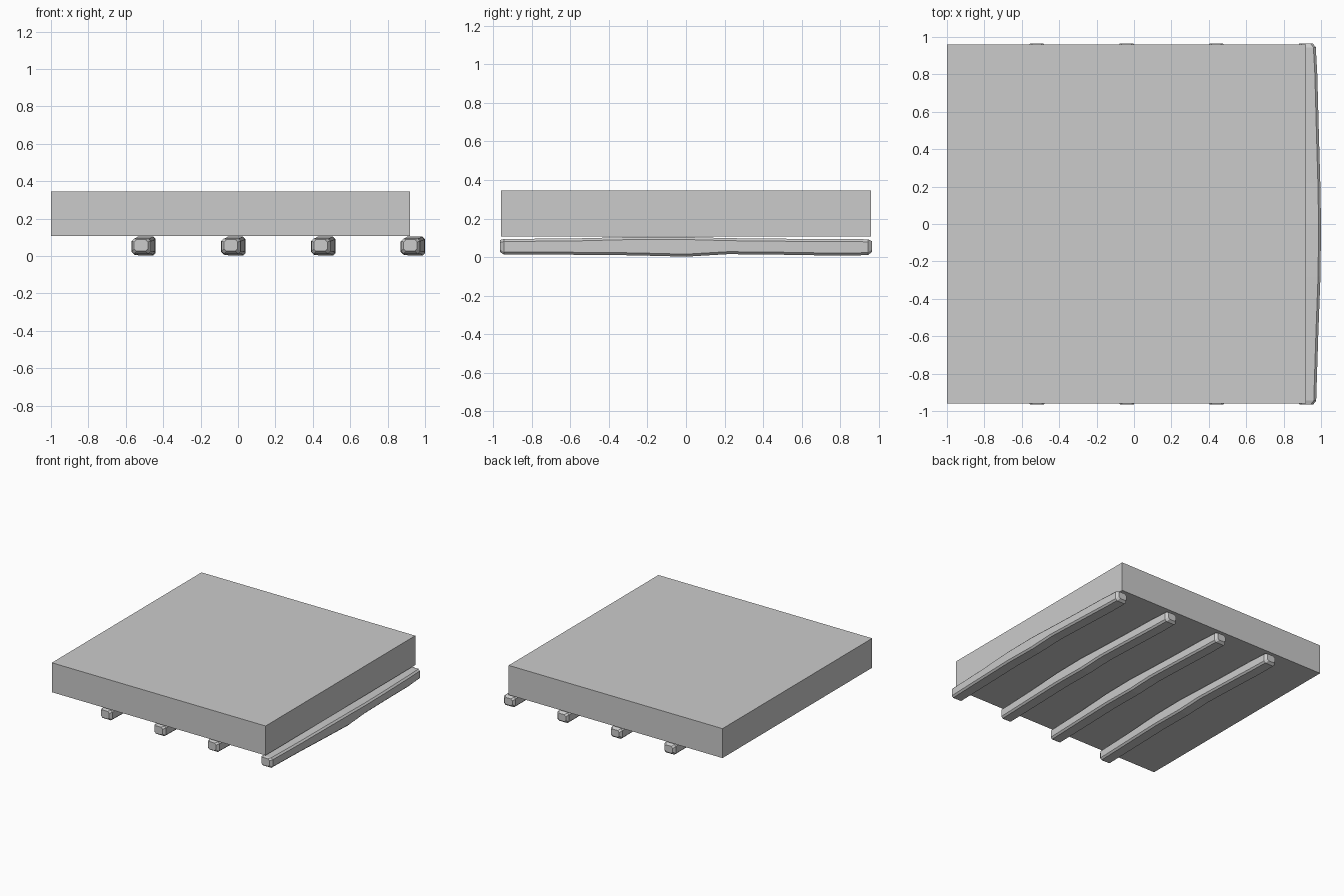
import bpy, bmesh

if "Cube" in bpy.data.objects:
    bpy.data.objects.remove(bpy.data.objects["Cube"])

# Thick square slab
bpy.ops.mesh.primitive_cube_add(size=1, location=(-0.04, 0, 0.2265))
slab = bpy.context.object
slab.name = "slab"
slab.scale = (1.92, 1.92, 0.239)
bpy.ops.object.transform_apply(location=False, rotation=False, scale=True)

# Rough-hewn beam sections: y, left x, right x, bottom z, top z
SECTIONS = [
    (-0.965, 0.885, 0.958, 0.026, 0.088),
    (-0.945, 0.872, 0.974, 0.012, 0.094),
    (-0.60, 0.880, 0.985, 0.012, 0.096),
    (-0.28, 0.892, 0.997, 0.009, 0.104),
    (0.00, 0.896, 1.000, 0.002, 0.104),
    (0.22, 0.890, 0.996, 0.015, 0.098),
    (0.50, 0.882, 0.988, 0.012, 0.095),
    (0.80, 0.874, 0.980, 0.007, 0.094),
    (0.945, 0.870, 0.972, 0.010, 0.092),
    (0.965, 0.884, 0.956, 0.026, 0.082),
]


def beam(name, dx):
    """Loft chamfered rectangles along y."""
    bm = bmesh.new()
    rings = []
    c = 0.013
    for y, l, r, b, t in SECTIONS:
        pts = [(l + c, b), (r - c, b), (r, b + c), (r, t - c),
               (r - c, t), (l + c, t), (l, t - c), (l, b + c)]
        rings.append([bm.verts.new((x + dx, y, z)) for x, z in pts])
    for p, q in zip(rings, rings[1:]):
        for i in range(8):
            j = (i + 1) % 8
            bm.faces.new((p[i], p[j], q[j], q[i]))
    bm.faces.new(rings[0])
    bm.faces.new(rings[-1])
    bmesh.ops.recalc_face_normals(bm, faces=bm.faces)
    me = bpy.data.meshes.new(name)
    bm.to_mesh(me)
    bm.free()
    bpy.context.collection.objects.link(bpy.data.objects.new(name, me))


# Four evenly spaced support beams
for i in range(4):
    beam(f"support_beam_{i + 1}", -0.48 * i)
